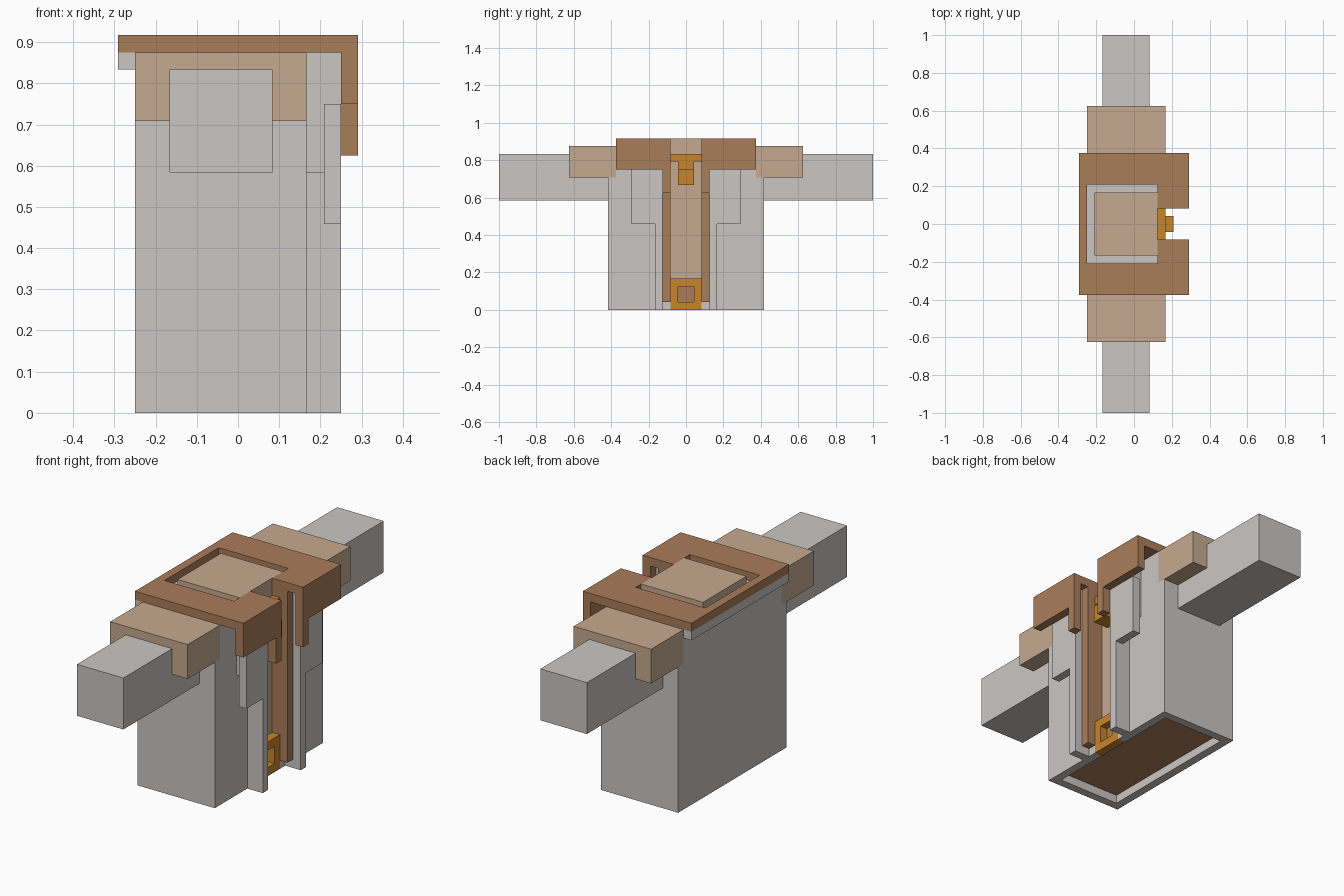
import bpy, bmesh

if "Cube" in bpy.data.objects:
    bpy.data.objects.remove(bpy.data.objects["Cube"])

U = 1 / 24  # model grid: all dimensions below are whole grid steps


def material(name, rgb):
    lin = [((c / 255 + 0.055) / 1.055) ** 2.4 for c in rgb]
    m = bpy.data.materials.new(name)
    m.diffuse_color = (*lin, 1)
    m.use_nodes = True
    m.node_tree.nodes["Principled BSDF"].inputs["Base Color"].default_value = m.diffuse_color
    return m


GRAY = material("light_gray_cloth", (202, 198, 195))
BROWN = material("brown_cloth", (170, 125, 90))
TAN = material("tan_cloth", (198, 170, 144))
GOLD = material("gold_trim", (200, 133, 45))


def finish(name, bm, mat):
    bmesh.ops.recalc_face_normals(bm, faces=bm.faces)
    me = bpy.data.meshes.new(name)
    bm.to_mesh(me)
    bm.free()
    me.materials.append(mat)
    ob = bpy.data.objects.new(name, me)
    bpy.context.collection.objects.link(ob)
    return ob


def blocks(name, mat, boxes, mirror=False):
    """Boxes given as (x0, x1, y0, y1, z0, z1); mirror repeats them across y = 0."""
    bm = bmesh.new()
    todo = list(boxes)
    if mirror:
        todo += [(a, b, -d, -c, e, f) for a, b, c, d, e, f in boxes]
    for x0, x1, y0, y1, z0, z1 in todo:
        vs = bmesh.ops.create_cube(bm, size=1)["verts"]
        for v in vs:
            v.co.x = (x1 if v.co.x > 0 else x0) * U
            v.co.y = (y1 if v.co.y > 0 else y0) * U
            v.co.z = (z1 if v.co.z > 0 else z0) * U
    return finish(name, bm, mat)


def prism(name, mat, outline, z0, z1):
    """Extrude a flat xy outline between two heights."""
    bm = bmesh.new()
    f = bm.faces.new([bm.verts.new((x * U, y * U, z0 * U)) for x, y in outline])
    ext = bmesh.ops.extrude_face_region(bm, geom=[f])["geom"]
    top = [g for g in ext if isinstance(g, bmesh.types.BMVert)]
    bmesh.ops.translate(bm, verts=top, vec=(0, 0, (z1 - z0) * U))
    return finish(name, bm, mat)


# Outer robe: U-shaped shell open at the front, and its solid top
half = [(3, 3), (4, 3), (4, 10), (-6, 10)]
inner = [(-5, 9), (3, 9)]
shell = half + [(x, -y) for x, y in half[::-1]] \
    + [(x, -y) for x, y in inner[::-1]] + inner
prism("robe_shell", GRAY, shell, 0, 17)
blocks("robe_yoke", GRAY, [(-6, 2, -9, 9, 17, 21)])
blocks("robe_yoke_front", GRAY, [(2, 4, 3, 9, 17, 21)], True)
blocks("robe_hem_front", GRAY, [(3, 4, 2, 3, 0, 1)], True)
blocks("back_collar_band", GRAY, [(-7, -6, -9, 9, 20, 21)])

# Front edging and lapels of the robe
blocks("robe_edging", GRAY, [(4, 6, 3, 4, 0, 11), (4, 5, 3, 4, 11, 14)], True)
blocks("robe_lapel", GRAY, [(5, 6, 3, 7, 11, 18)], True)
blocks("lapel_backing", GRAY, [(4, 5, 3, 6, 14, 21), (5, 6, 3, 6, 18, 21)], True)

# Inner garment, brown edging and tan front panel
blocks("inner_garment", BROWN, [(-5, 3, -9, 9, 1, 4), (-5, 2, -9, 9, 4, 17)])
blocks("inner_edging", BROWN, [(2, 5, 2, 3, 1, 21)], True)
blocks("front_panel", TAN, [(2, 3, -2, 2, 4, 21)])
blocks("neck", TAN, [(-5, 3, -4, 4, 21, 22)])

# Wide brown collar: ring open at the front, with hanging tabs
side = [(3, 2), (7, 2), (7, 9), (-7, 9)]
hole = [(-6, 5), (3, 5)]
ring = side + [(x, -y) for x, y in side[::-1]] \
    + [(x, -y) for x, y in hole[::-1]] + hole
prism("collar", BROWN, ring, 21, 22)
blocks("collar_front", BROWN, [(6, 7, 2, 9, 18, 21)], True)
blocks("collar_tab", BROWN, [(6, 7, 2, 3, 15, 18)], True)

# Shoulders and arms
blocks("shoulder", TAN, [(-6, 4, 9, 15, 17, 21)], True)
blocks("arm", GRAY, [(-4, 2, 10, 24, 14, 20)], True)

# Gold neck clasp with pendant
blocks("neck_clasp", GOLD, [(3, 4, -2, 2, 19, 20), (3, 4, -1, 1, 18, 19)])
blocks("pendant", GOLD, [(3, 5, -1, 1, 16, 18)])

# Gold frame at the hem with a brown centre
blocks("hem_frame", GOLD, [(3, 4, -2, 2, 0, 1), (3, 4, -2, 2, 3, 4)])
blocks("hem_frame_side", GOLD, [(3, 4, 1, 2, 1, 3)], True)
blocks("hem_frame_centre", BROWN, [(3, 3.1, -1, 1, 1, 3)])
